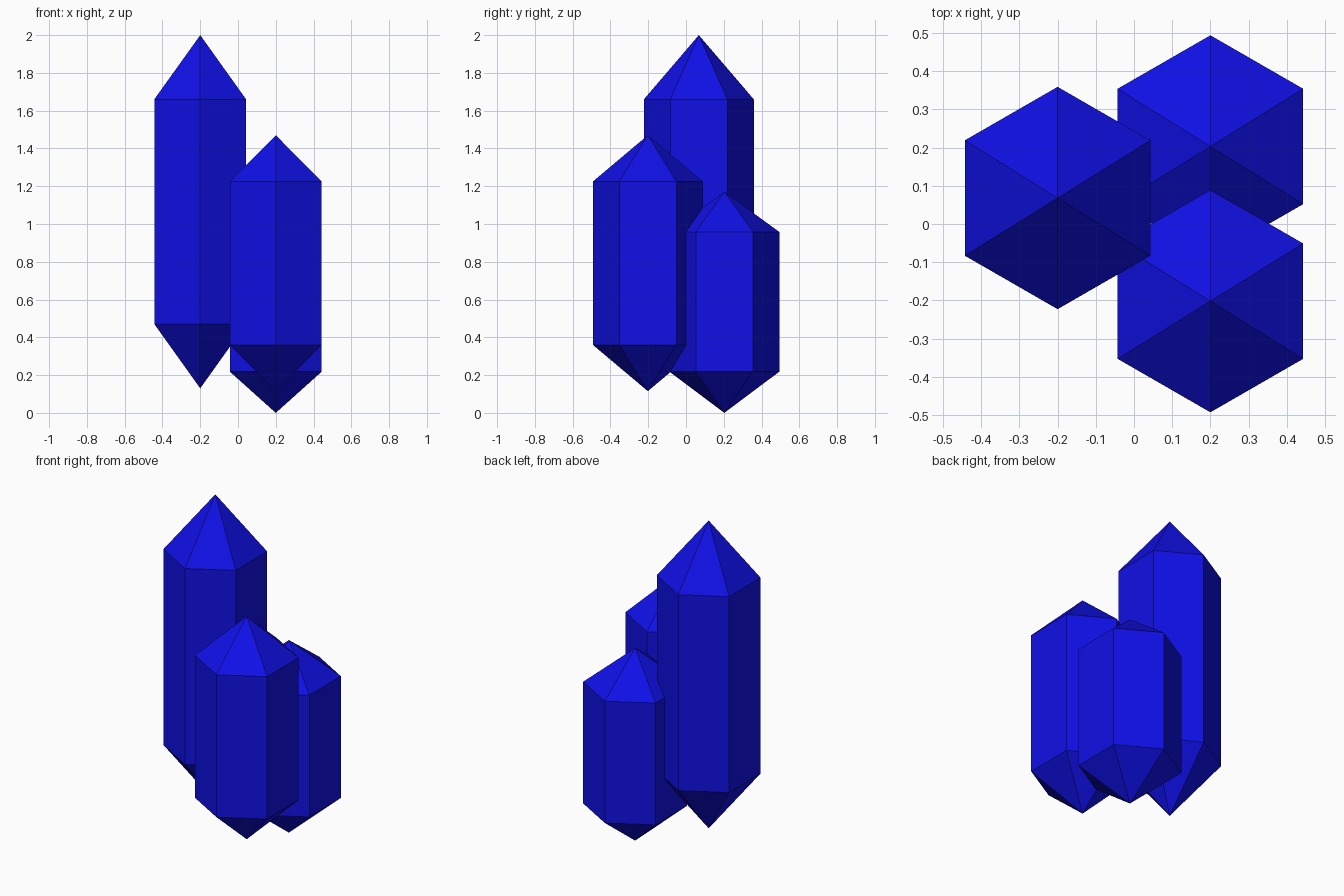
import bpy
import bmesh

cube = bpy.data.objects.get("Cube")
if cube:
    bpy.data.objects.remove(cube, do_unlink=True)

blue = bpy.data.materials.new("crystal blue")
blue.use_nodes = True
colour = (0.005, 0.005, 0.8, 1)
blue.diffuse_color = colour
blue.node_tree.nodes["Principled BSDF"].inputs["Base Color"].default_value = colour

# Slightly squared hexagon shared by every crystal
HEXAGON = [(0, -0.291), (0.243, -0.151), (0.243, 0.151),
           (0, 0.291), (-0.243, 0.151), (-0.243, -0.151)]


def crystal(name, x, y, tip_low, low, high, tip_high):
    """Six-sided column with a point at each end."""
    bm = bmesh.new()
    bottom = [bm.verts.new((px, py, low)) for px, py in HEXAGON]
    top = [bm.verts.new((px, py, high)) for px, py in HEXAGON]
    foot = bm.verts.new((0, 0, tip_low))
    peak = bm.verts.new((0, 0, tip_high))
    for i in range(len(HEXAGON)):
        j = (i + 1) % len(HEXAGON)
        bm.faces.new((bottom[i], bottom[j], top[j], top[i]))
        bm.faces.new((top[i], top[j], peak))
        bm.faces.new((bottom[j], bottom[i], foot))
    mesh = bpy.data.meshes.new(name)
    bm.to_mesh(mesh)
    bm.free()
    mesh.materials.append(blue)
    obj = bpy.data.objects.new(name, mesh)
    obj.location = (x, y, 0)
    bpy.context.collection.objects.link(obj)


crystal("tall_crystal", -0.2, 0.068, 0.13, 0.47, 1.66, 2.0)
crystal("front_crystal", 0.2, -0.202, 0.115, 0.36, 1.225, 1.47)
crystal("back_crystal", 0.2, 0.203, 0.0, 0.218, 0.958, 1.17)
